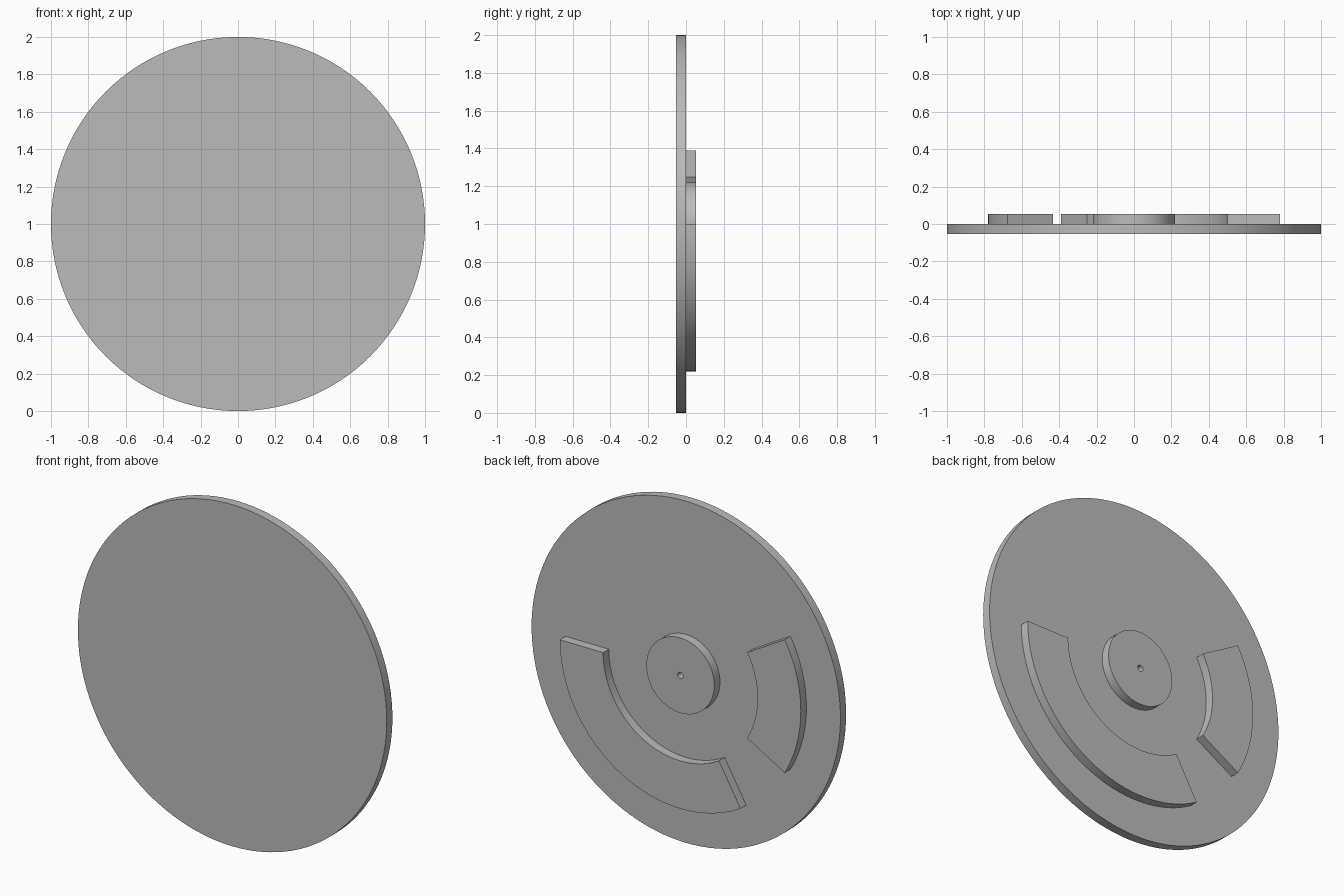
import bpy, bmesh
from math import cos, sin, radians, pi

cube = bpy.data.objects.get("Cube")
if cube:
    bpy.data.objects.remove(cube, do_unlink=True)

grey = bpy.data.materials.new("plain grey")
grey.use_nodes = True
colour = (0.5, 0.5, 0.5, 1)
grey.diffuse_color = colour
grey.node_tree.nodes["Principled BSDF"].inputs["Base Color"].default_value = colour

HALF = 0.0525   # half of the total depth
CENTRE = 1.0    # height of the disc axis


def ring_point(radius, angle, y):
    return (radius * cos(angle), y, CENTRE + radius * sin(angle))


def finish(name, bm):
    bmesh.ops.recalc_face_normals(bm, faces=bm.faces)
    mesh = bpy.data.meshes.new(name)
    bm.to_mesh(mesh)
    bm.free()
    mesh.materials.append(grey)
    obj = bpy.data.objects.new(name, mesh)
    bpy.context.collection.objects.link(obj)
    bpy.ops.object.select_all(action='DESELECT')
    obj.select_set(True)
    bpy.context.view_layer.objects.active = obj
    bpy.ops.object.shade_smooth_by_angle(angle=radians(30))
    return obj


def lathe(name, profile, steps):
    """Turn a (radius, y) profile around the disc axis; radius 0 closes with a cap."""
    bm = bmesh.new()
    rings = [[bm.verts.new(ring_point(r, 2 * pi * i / steps, y)) for i in range(steps)]
             for r, y in profile]
    for a, b in zip(rings, rings[1:]):
        for i in range(steps):
            j = (i + 1) % steps
            bm.faces.new((a[i], a[j], b[j], b[i]))
    bm.faces.new(rings[0])
    bm.faces.new(rings[-1])
    return finish(name, bm)


def arc_block(name, start, end, inner=0.5, outer=0.78):
    """Raised ring sector between two angles in degrees."""
    steps = int((end - start) / 2.5)
    angles = [radians(start + (end - start) * i / steps) for i in range(steps + 1)]
    bm = bmesh.new()
    sections = [[bm.verts.new(ring_point(r, a, y)) for r, y in
                 ((inner, 0), (outer, 0), (outer, HALF), (inner, HALF))] for a in angles]
    for s, t in zip(sections, sections[1:]):
        for i in range(4):
            j = (i + 1) % 4
            bm.faces.new((s[i], s[j], t[j], t[i]))
    bm.faces.new(sections[0])
    bm.faces.new(sections[-1])
    return finish(name, bm)


# Round base plate
lathe("base_disc", [(1, -HALF), (1, 0)], 128)

# Central hub with a small pin hole
lathe("hub", [(0.22, 0), (0.22, HALF), (0.018, HALF), (0.018, 0.002)], 64)

# Raised arcs on the back
arc_block("long_arc", -120, 0)
arc_block("short_arc", 150, 210)
